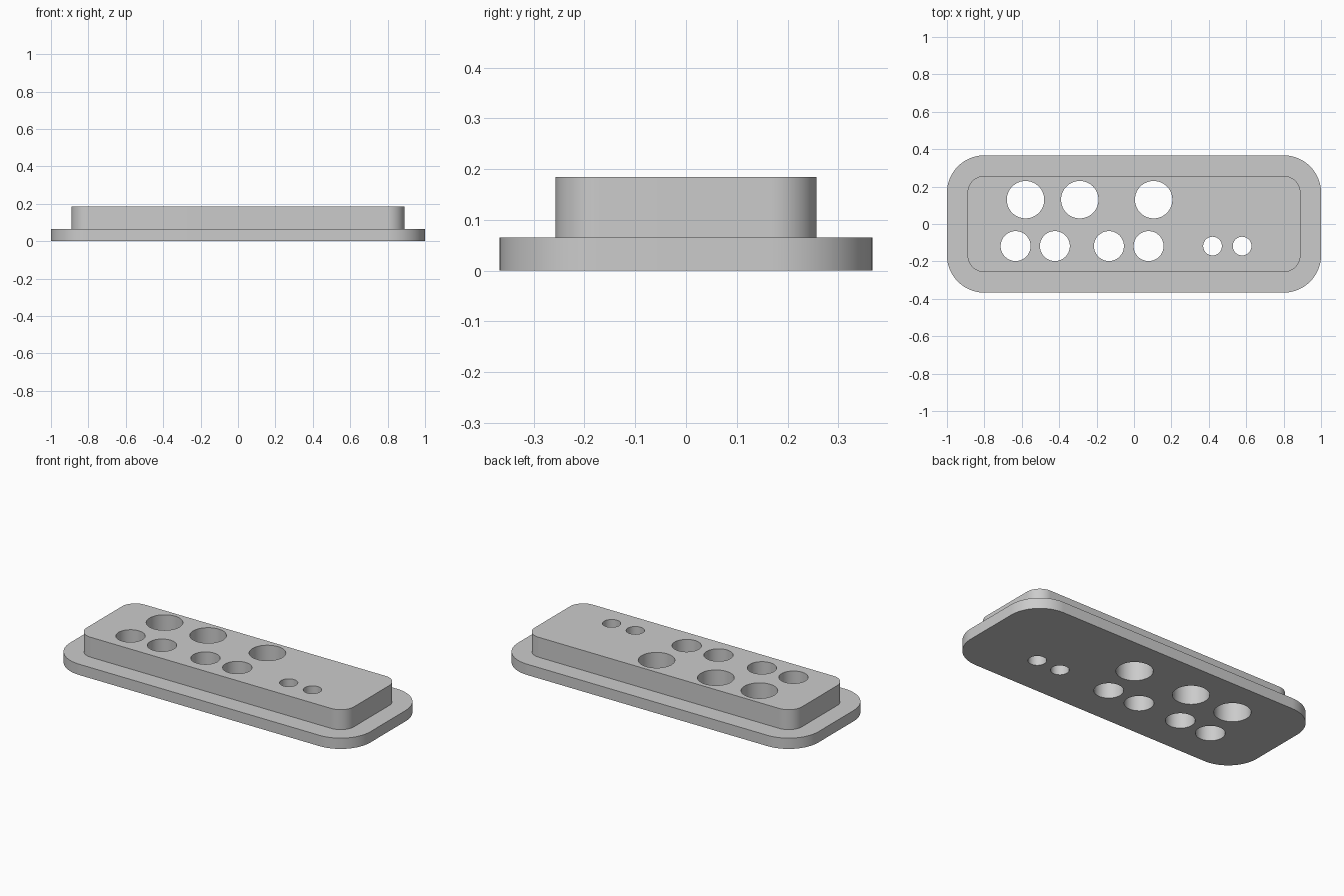
import bpy, bmesh, math

if "Cube" in bpy.data.objects:
    bpy.data.objects.remove(bpy.data.objects["Cube"])

grey = bpy.data.materials.new("light_grey")
grey.diffuse_color = (0.6, 0.6, 0.6, 1)
grey.use_nodes = True
grey.node_tree.nodes["Principled BSDF"].inputs["Base Color"].default_value = grey.diffuse_color


def rounded_rect(hx, hy, r, steps=24):
    """Outline of a rounded rectangle, counter-clockwise."""
    pts = []
    for i, (sx, sy) in enumerate([(1, 1), (-1, 1), (-1, -1), (1, -1)]):
        for k in range(steps + 1):
            a = math.pi / 2 * (i + k / steps)
            pts.append((sx * (hx - r) + r * math.cos(a),
                        sy * (hy - r) + r * math.sin(a)))
    return pts


def circle(x, y, r, n=64):
    return [(x + r * math.cos(2 * math.pi * k / n),
             y + r * math.sin(2 * math.pi * k / n)) for k in range(n)]


def prism(name, outlines, z0, z1):
    """Extrude closed outlines from z0 to z1 as one object."""
    bm = bmesh.new()
    for pts in outlines:
        lo = [bm.verts.new((x, y, z0)) for x, y in pts]
        hi = [bm.verts.new((x, y, z1)) for x, y in pts]
        bm.faces.new(lo[::-1])
        bm.faces.new(hi)
        n = len(pts)
        for i in range(n):
            j = (i + 1) % n
            bm.faces.new((lo[i], lo[j], hi[j], hi[i]))
    me = bpy.data.meshes.new(name)
    bm.to_mesh(me)
    bm.free()
    me.materials.append(grey)
    ob = bpy.data.objects.new(name, me)
    bpy.context.collection.objects.link(ob)
    return ob


# Wide base flange with a narrower raised block on top
plate = prism("stepped_plate", [rounded_rect(1.0, 0.367, 0.2)], 0, 0.065)
block = prism("raised_block", [rounded_rect(0.89, 0.257, 0.09)], 0.03, 0.185)

# Through holes: large back row, medium front row, two small ones
holes = [circle(x, 0.13, 0.10) for x in (-0.58, -0.29, 0.105)]
holes += [circle(x, -0.118, 0.08) for x in (-0.633, -0.423, -0.134, 0.078)]
holes += [circle(x, -0.118, 0.05) for x in (0.42, 0.578)]
cutter = prism("hole_cutter", holes, -0.1, 0.3)

# Fuse the block to the flange, then drill the holes
bpy.ops.object.select_all(action='DESELECT')
bpy.context.view_layer.objects.active = plate
plate.select_set(True)
for tool, op in ((block, 'UNION'), (cutter, 'DIFFERENCE')):
    mod = plate.modifiers.new(op.lower(), 'BOOLEAN')
    mod.operation = op
    mod.solver = 'EXACT'
    mod.object = tool
    bpy.ops.object.modifier_apply(modifier=mod.name)
    bpy.data.objects.remove(tool)

bpy.ops.object.shade_smooth_by_angle(angle=math.radians(30))
